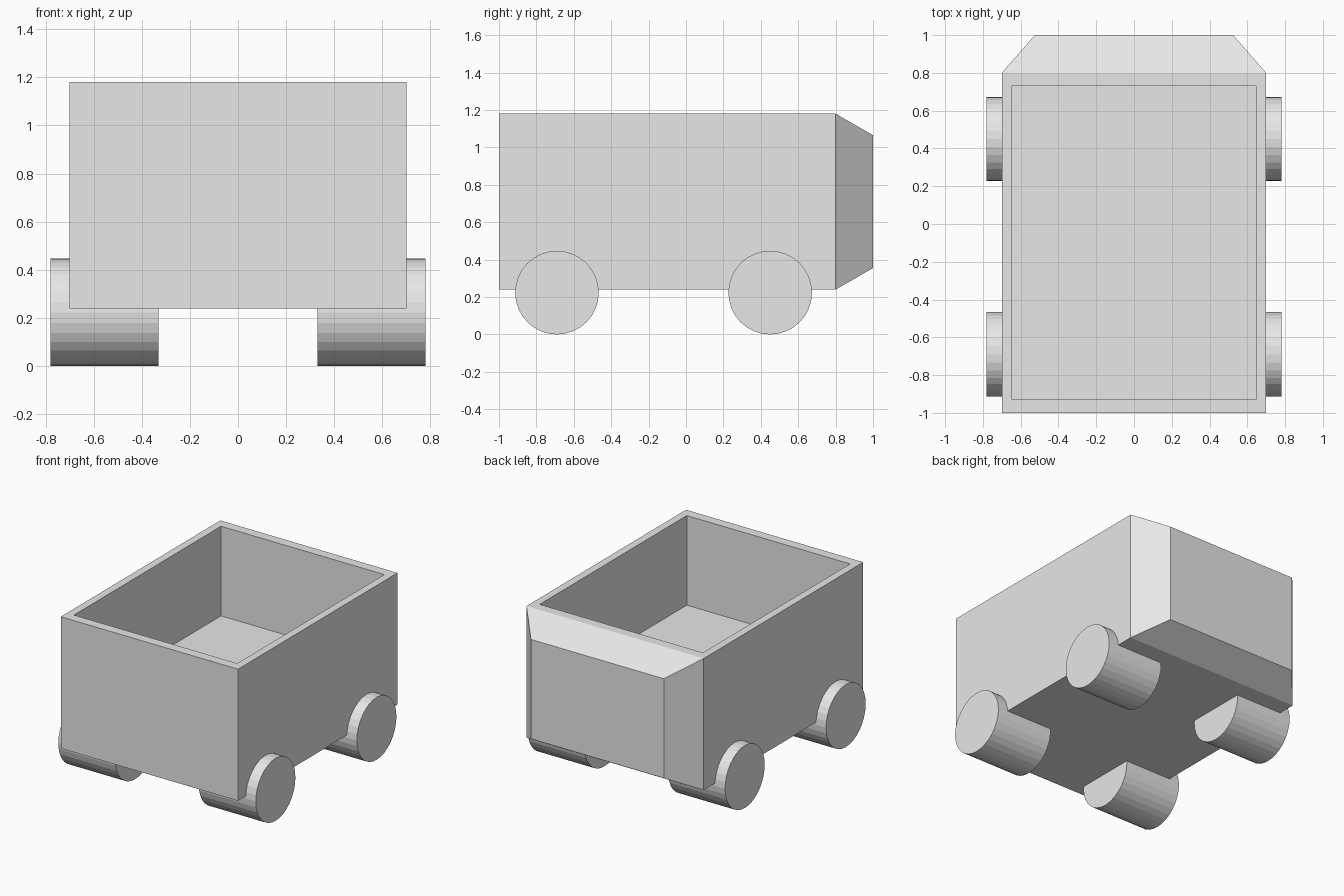
import bpy, bmesh, math
from mathutils import Vector

if "Cube" in bpy.data.objects:
    bpy.data.objects.remove(bpy.data.objects["Cube"])

GREY = (0.8, 0.8, 0.8, 1)
grey = bpy.data.materials.new("light grey")
grey.use_nodes = True
grey.diffuse_color = GREY
grey.node_tree.nodes["Principled BSDF"].inputs["Base Color"].default_value = GREY


def add_object(name, bm):
    bmesh.ops.recalc_face_normals(bm, faces=bm.faces)
    mesh = bpy.data.meshes.new(name)
    bm.to_mesh(mesh)
    bm.free()
    mesh.materials.append(grey)
    obj = bpy.data.objects.new(name, mesh)
    bpy.context.collection.objects.link(obj)
    return obj


def face_towards(bm, direction):
    bm.normal_update()
    return max(bm.faces, key=lambda f: f.normal.dot(Vector(direction)))


# Cart body: a box with a tapered rear and a hollow sunk into the top
HALF_W, FRONT, REAR, BOTTOM, TOP = 0.70, -1.0, 0.80, 0.24, 1.18
bm = bmesh.new()
bmesh.ops.create_cube(bm, size=1)
for v in bm.verts:
    v.co.x *= 2 * HALF_W
    v.co.y = FRONT if v.co.y < 0 else REAR
    v.co.z = BOTTOM if v.co.z < 0 else TOP

# Tapered rear end
rear = bmesh.ops.extrude_discrete_faces(bm, faces=[]) and None
rear = face_towards(bm, (0, 1, 0))
bmesh.ops.inset_individual(bm, faces=[rear], thickness=0.1)
mid_z = (BOTTOM + TOP) / 2
for v in rear.verts:
    v.co = (math.copysign(0.525, v.co.x), 1.0,
            mid_z + math.copysign(0.355, v.co.z - mid_z))

# Open load space
top = face_towards(bm, (0, 0, 1))
bmesh.ops.inset_individual(bm, faces=[top], thickness=0.05)
for v in top.verts:
    v.co.x = math.copysign(0.645, v.co.x)
    v.co.y = -0.93 if v.co.y < 0 else 0.73
hole = bmesh.ops.extrude_face_region(bm, geom=[top])
floor_verts = [g for g in hole["geom"] if isinstance(g, bmesh.types.BMVert)]
bmesh.ops.translate(bm, verts=floor_verts, vec=(0, 0, -0.64))
if top.is_valid:
    bmesh.ops.delete(bm, geom=[top], context="FACES_ONLY")
add_object("cart_body", bm)

# Four wide wheels
RADIUS, INNER, OUTER = 0.2235, 0.33, 0.78
for end, y in (("front", -0.69), ("rear", 0.45)):
    for side, sign in (("left", 1), ("right", -1)):
        bm = bmesh.new()
        bmesh.ops.create_cone(bm, cap_ends=True, segments=32, radius1=RADIUS,
                              radius2=RADIUS, depth=OUTER - INNER)
        wheel = add_object(f"{end}_{side}_wheel", bm)
        wheel.rotation_euler.y = math.pi / 2
        wheel.location = (sign * (INNER + OUTER) / 2, y, RADIUS)
